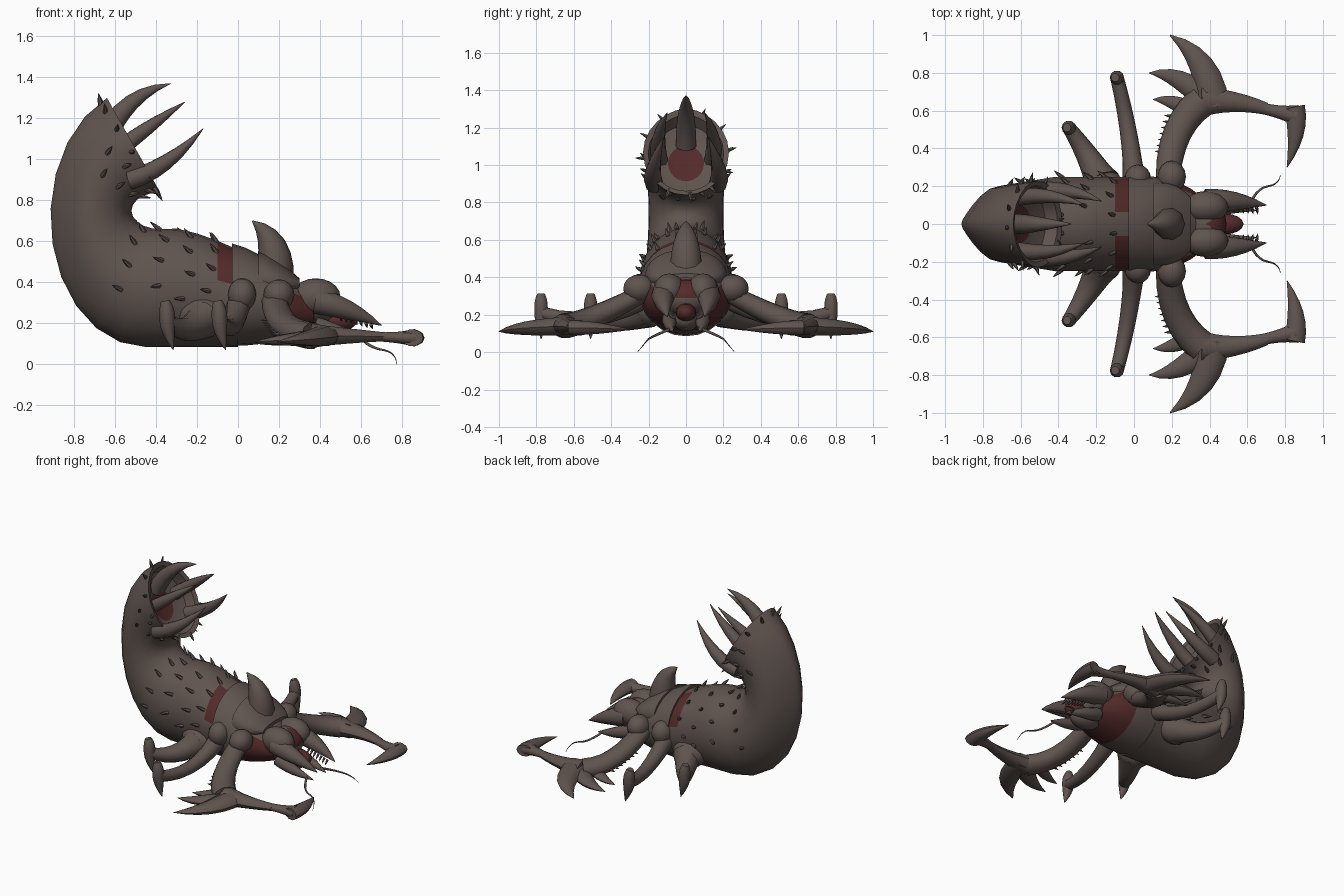
import bpy, bmesh, math, random
from mathutils import Vector

random.seed(4)
cube = bpy.data.objects.get("Cube")
if cube:
    bpy.data.objects.remove(cube)


def material(name, colour):
    mat = bpy.data.materials.new(name)
    mat.use_nodes = True
    mat.diffuse_color = (*colour, 1)
    mat.node_tree.nodes["Principled BSDF"].inputs["Base Color"].default_value = (*colour, 1)
    return mat


HIDE = material("brown hide", (0.115, 0.088, 0.078))
FLESH = material("dark red flesh", (0.088, 0.023, 0.023))


def finish(name, bm, mirror=False, is_flesh=None):
    """Turn a bmesh into a smooth shaded object, optionally mirrored left to right."""
    bmesh.ops.recalc_face_normals(bm, faces=bm.faces[:])
    if is_flesh:
        for face in bm.faces:
            face.material_index = int(is_flesh(face.calc_center_median()))
    mesh = bpy.data.meshes.new(name)
    bm.to_mesh(mesh)
    bm.free()
    mesh.materials.append(HIDE)
    mesh.materials.append(FLESH)
    obj = bpy.data.objects.new(name, mesh)
    bpy.context.collection.objects.link(obj)
    if mirror:
        modifier = obj.modifiers.new("mirror", "MIRROR")
        modifier.use_axis = (False, True, False)
        modifier.use_mirror_merge = False
    bpy.ops.object.select_all(action="DESELECT")
    obj.select_set(True)
    bpy.context.view_layer.objects.active = obj
    bpy.ops.object.shade_smooth_by_angle(angle=math.radians(45))


def add_loft(bm, rings):
    loops = [[bm.verts.new(point) for point in ring] for ring in rings]
    for near, far in zip(loops, loops[1:]):
        for i in range(len(near)):
            bm.faces.new((near[i - 1], near[i], far[i], far[i - 1]))
    bm.faces.new(loops[0])
    bm.faces.new(loops[-1])


def add_limb(bm, start, bend, end, thick, thin, power=1, flat=1, sides=10, steps=6):
    """Tapered oval tube along a three point curve."""
    start, bend, end = Vector(start), Vector(bend), Vector(end)
    rings = []
    for step in range(steps + 1):
        f = step / steps
        centre = start.lerp(bend, f).lerp(bend.lerp(end, f), f)
        tangent = ((bend - start) * (1 - f) + (end - bend) * f).normalized()
        reference = Vector((0, 1, 0)) if abs((end - start).normalized().z) > 0.7 else Vector((0, 0, 1))
        side = tangent.cross(reference).normalized()
        up = side.cross(tangent)
        radius = thick + (thin - thick) * f ** power
        turns = [math.tau * k / sides for k in range(sides)]
        rings.append([centre + radius * (side * math.cos(t) + up * flat * math.sin(t)) for t in turns])
    add_loft(bm, rings)


def add_spike(bm, start, bend, end, radius, flat=1):
    add_limb(bm, start, bend, end, radius, radius / 30, power=2, flat=flat)


def add_thorn(bm, base, direction, length):
    reach = direction.normalized() * length
    add_limb(bm, base - reach / 4, base + reach / 3, base + reach, length / 4, length / 50,
             power=2, sides=6, steps=3)


def thorn_row(name, start, end, count, direction, length):
    bm = bmesh.new()
    for k in range(count):
        add_thorn(bm, Vector(start).lerp(Vector(end), k / (count - 1)), Vector(direction), length)
    finish(name, bm, mirror=True)


def spikes(name, *shapes, mirror=True, flat=1):
    bm = bmesh.new()
    for shape in shapes:
        add_spike(bm, *shape, flat=flat)
    finish(name, bm, mirror)


def ball(name, centre, radii, mirror=True, is_flesh=None):
    bm = bmesh.new()
    bmesh.ops.create_uvsphere(bm, u_segments=16, v_segments=10, radius=1)
    for v in bm.verts:
        v.co = Vector(centre) + Vector(a * b for a, b in zip(v.co, radii))
    finish(name, bm, mirror, is_flesh)


def oval(outer, inner, width, keel, turn):
    """Point on a cross-section between two outline points, pinched to a keel on the outer side."""
    c = math.cos(turn)
    pinch = 1 - keel * c * c if c < 0 else 1
    return (outer + inner) / 2 + (inner - outer) / 2 * c + Vector((0, width * pinch * math.sin(turn), 0))


TURNS = [math.tau * k / 24 for k in range(24)]
CURL = 10


def abdomen_point(u, turn):
    """Straight belly for u below zero, then a curl between two ellipses up to the tail rim."""
    if u < 0:
        x = -0.1 * (u + 4)
        return oval(Vector((x, 0, 0.085)), Vector((x, 0, 0.56 + 0.11 * math.sin(-4 * x))), 0.25, 0, turn)
    a = math.radians(156) * u / CURL
    b = math.pi * u / CURL
    outer = Vector((-0.45 - 0.465 * math.sin(a), 0, 0.72 - 0.635 * math.cos(a)))
    inner = Vector((-0.38 - 0.14 * math.sin(b), 0, 0.75 - 0.09 * math.cos(b)))
    return oval(outer, inner, 0.25 - 0.05 * math.sin(a), 0.6 * math.sin(a) ** 2, turn)


# Abdomen curling up into the hollow raised tail
rings = [[abdomen_point(u, t) for t in TURNS] for u in range(-4, CURL + 1)]
rim = rings[-1]
rim_centre = sum(rim, Vector()) / len(TURNS)
inward = Vector((-0.09, 0, -0.06))
for scale, depth in ((0.88, 0.1), (0.8, 0.7), (0.42, 1)):
    rings.append([rim_centre + (p - rim_centre) * scale + inward * depth for p in rim])
bm = bmesh.new()
add_loft(bm, rings)


def abdomen_flesh(c):
    bare_gap = c.x > -0.11 and c.z > 0.4 and abs(c.y) > 0.07
    throat = (c - rim_centre - inward).length < 0.08
    return bare_gap or throat


finish("abdomen_and_tail", bm, is_flesh=abdomen_flesh)


# Thorns scattered over the abdomen and around the tail rim
def thorn_on_body(bm, u, turn, length, lean):
    base = abdomen_point(u, turn)
    along = (abdomen_point(u + 0.1, turn) - base).normalized()
    around = abdomen_point(u, turn + 0.1) - base
    add_thorn(bm, base, around.cross(along).normalized() + along * lean, length)


bm = bmesh.new()
for row, u in enumerate((-2.7, -1.5, -0.3, 2, 7.5, 9)):
    for k in range(4):
        for side in (1, -1):
            turn = 0.2 + 0.45 * k + 0.2 * (row % 2)
            thorn_on_body(bm, u + random.uniform(-0.3, 0.3), side * turn, 0.05, 1.2)
for turn in TURNS[::2]:
    thorn_on_body(bm, CURL - 0.3, turn + 0.1, 0.05, 0.5)
finish("body_thorns", bm)

# Long fangs inside the tail opening
spikes("tail_fang_top", ((-0.65, 0, 1.1), (-0.55, 0, 1.32), (-0.33, 0, 1.37), 0.055), mirror=False)
spikes("tail_fang_pairs",
       ((-0.62, 0.14, 1.02), (-0.45, 0.17, 1.15), (-0.26, 0.1, 1.28), 0.045),
       ((-0.53, 0.17, 0.9), (-0.35, 0.2, 0.95), (-0.17, 0.12, 1.15), 0.05))


# Thorax with bare flesh below the neck, and the collar plate over it
def plate(name, x, length, top, drop, bottom, width, narrowing, is_flesh=None):
    rings = []
    for step in range(7):
        f = step / 6
        place = x + length * f
        low = Vector((place, 0, bottom + 0.08 * f * f))
        high = Vector((place, 0, top - drop * f ** 1.4))
        rings.append([oval(low, high, width - narrowing * f ** 3, 0, t) for t in TURNS])
    bm = bmesh.new()
    add_loft(bm, rings)
    finish(name, bm, is_flesh=is_flesh)


plate("thorax", -0.03, 0.4, 0.59, 0.25, 0.09, 0.255, 0.12, lambda c: c.x > 0.2 and c.z < 0.34)
plate("collar_plate", 0.1, 0.2, 0.55, 0.13, 0.28, 0.22, 0.08)

# Horn on the back
spikes("back_horn", ((0.18, 0, 0.42), (0.2, 0, 0.61), (0.07, 0, 0.7), 0.09), mirror=False)

# Head with brow lobes and chin
ball("head", (0.38, 0, 0.29), (0.11, 0.14, 0.1), mirror=False,
     is_flesh=lambda c: c.x > 0.4 and c.z > 0.28 and abs(c.y) < 0.06)
ball("brow_lobes", (0.38, 0.09, 0.33), (0.12, 0.085, 0.09))
ball("chin", (0.42, 0, 0.17), (0.11, 0.07, 0.06), mirror=False)

# Jaws, teeth, tongue and feelers
spikes("upper_jaws", ((0.38, 0.12, 0.31), (0.53, 0.13, 0.28), (0.7, 0.1, 0.19), 0.065))
spikes("lower_jaws", ((0.38, 0.08, 0.19), (0.5, 0.1, 0.15), (0.65, 0.07, 0.11), 0.045))
thorn_row("jaw_teeth", (0.5, 0.09, 0.23), (0.65, 0.08, 0.19), 7, (0.2, -1, -0.6), 0.035)
ball("tongue", (0.48, 0, 0.21), (0.1, 0.055, 0.05), mirror=False, is_flesh=lambda c: True)
bm = bmesh.new()
add_limb(bm, (0.6, 0.07, 0.13), (0.64, 0.19, 0.08), (0.71, 0.2, 0.07), 0.008, 0.005)
add_limb(bm, (0.71, 0.2, 0.07), (0.77, 0.21, 0.06), (0.775, 0.26, 0), 0.005, 0.001)
finish("feelers", bm, mirror=True)

# Shoulder and hip pads
ball("front_shoulders", (0.2, 0.25, 0.34), (0.075, 0.085, 0.075))
ball("middle_shoulders", (0.02, 0.24, 0.34), (0.07, 0.075, 0.08))
ball("rear_hips", (-0.17, 0.2, 0.23), (0.12, 0.09, 0.1))

# Claw arms with sickle hands, rear blades and a serrated edge
bm = bmesh.new()
elbow = (0.36, 0.65, 0.14)
add_limb(bm, (0.18, 0.24, 0.31), (0.19, 0.52, 0.16), elbow, 0.065, 0.085, flat=0.8)
add_limb(bm, elbow, (0.54, 0.66, 0.14), (0.7, 0.61, 0.135), 0.085, 0.032, power=0.7, flat=0.75)
add_limb(bm, (0.69, 0.61, 0.135), (0.78, 0.59, 0.13), (0.86, 0.575, 0.13), 0.03, 0.055, power=2, flat=0.8)
finish("claw_arms", bm, mirror=True)
spikes("claw_hands", ((0.85, 0.62, 0.13), (0.88, 0.48, 0.13), (0.81, 0.3, 0.12), 0.055), flat=0.75)
spikes("rear_blades",
       ((0.42, 0.62, 0.14), (0.4, 0.88, 0.13), (0.19, 1, 0.11), 0.085),
       ((0.38, 0.66, 0.13), (0.24, 0.8, 0.12), (0.08, 0.8, 0.11), 0.065),
       ((0.3, 0.6, 0.13), (0.2, 0.66, 0.11), (0.1, 0.66, 0.1), 0.045), flat=0.6)
thorn_row("arm_serrations", (0.16, 0.38, 0.22), (0.21, 0.57, 0.15), 7, (-1, 0.1, -0.1), 0.05)


# Walking legs with upright feet, blunt above and pointed below
def leg(name, hip, knee, x, y, thick):
    bm = bmesh.new()
    add_limb(bm, hip, knee, (x, y, 0.21), thick, 0.036, power=0.6)
    add_limb(bm, (x, y, 0.22), (x, y, 0.26), (x - 0.01, y, 0.31), 0.038, 0.022, power=3)
    add_spike(bm, (x, y, 0.22), (x, y, 0.16), (x + 0.03, y, 0.07), 0.038)
    finish(name, bm, mirror=True)


leg("middle_legs", (0, 0.24, 0.28), (-0.02, 0.5, 0.12), -0.09, 0.775, 0.06)
leg("rear_legs", (-0.17, 0.22, 0.22), (-0.25, 0.38, 0.13), -0.345, 0.51, 0.1)
